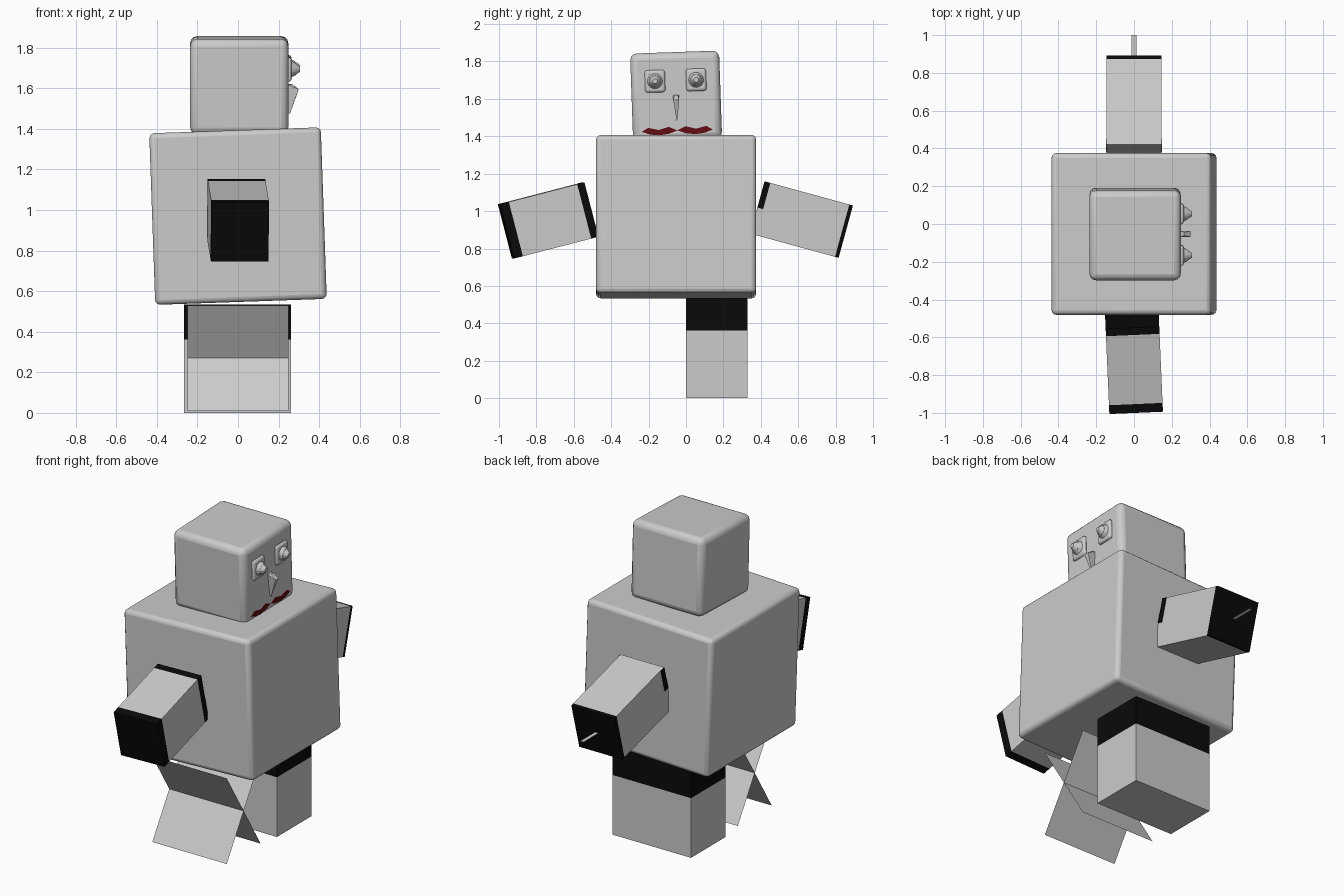
import bpy, bmesh, math
from mathutils import Matrix, Vector, Euler

if "Cube" in bpy.data.objects:
    bpy.data.objects.remove(bpy.data.objects["Cube"])


def material(name, col):
    m = bpy.data.materials.new(name)
    m.diffuse_color = col
    m.use_nodes = True
    m.node_tree.nodes["Principled BSDF"].inputs["Base Color"].default_value = m.diffuse_color
    return m


BLACK = material("black", (0.003, 0.003, 0.003, 1))
RED = material("dark_red", (0.12, 0.004, 0.006, 1))


def frame(loc, rx=0, ry=0, rz=0):
    e = Euler([math.radians(a) for a in (rx, ry, rz)])
    return Matrix.Translation(loc) @ e.to_matrix().to_4x4()


def finish(name, bm, mat=None, bevel=0, segs=3):
    me = bpy.data.meshes.new(name)
    bm.to_mesh(me)
    bm.free()
    ob = bpy.data.objects.new(name, me)
    bpy.context.collection.objects.link(ob)
    if mat:
        me.materials.append(mat)
    if bevel:
        b = ob.modifiers.new("bevel", "BEVEL")
        b.width, b.segments = bevel, segs
        bpy.ops.object.select_all(action='DESELECT')
        ob.select_set(True)
        bpy.context.view_layer.objects.active = ob
        bpy.ops.object.shade_smooth_by_angle(angle=math.radians(40))
    return ob


def box(name, lo, hi, mtx=Matrix(), mat=None, bevel=0):
    """Box between two corners given in the local frame mtx."""
    lo, hi = Vector(lo), Vector(hi)
    bm = bmesh.new()
    bmesh.ops.create_cube(bm, size=1)
    for v in bm.verts:
        v.co = mtx @ Vector([(lo[i] + hi[i]) / 2 + v.co[i] * (hi[i] - lo[i]) for i in range(3)])
    return finish(name, bm, mat, bevel)


def sheet(name, pts, mtx=Matrix(), mat=None):
    bm = bmesh.new()
    bm.faces.new([bm.verts.new(mtx @ Vector(p)) for p in pts])
    return finish(name, bm, mat)


# Torso and head, both slightly tilted
box("torso", (-.423, -.428, -.423), (.423, .428, .423), frame((0, -.053, .97), ry=-2), bevel=.025)
H = frame((.006, -.053, 1.615), rx=2)
box("head", (-.242, -.238, -.235), (.242, .238, .235), H, bevel=.035)

# Eyes: rounded frame with a stepped pupil
for side, s in (("left", -1), ("right", 1)):
    y, z = s * .11, .083
    box(side + "_eye_socket", (.23, y - .054, z - .06), (.258, y + .054, z + .06), H, bevel=.014)
    for part, r1, r2, x0, x1 in (("iris", .042, .03, .255, .277), ("pupil", .03, .013, .275, .3)):
        bm = bmesh.new()
        bmesh.ops.create_cone(bm, cap_ends=True, segments=16, radius1=r1, radius2=r2, depth=x1 - x0)
        m = H @ Matrix.Translation(((x0 + x1) / 2, y, z)) @ Matrix.Rotation(math.pi / 2, 4, 'Y')
        bmesh.ops.transform(bm, matrix=m, verts=bm.verts)
        finish(side + "_eye_" + part, bm)

# Nose: narrow wedge tapering downwards
bm = bmesh.new()
for p in ((.235, -.016, .005), (.235, .016, .005), (.235, 0, -.14), (.26, -.008, .005),
          (.26, .008, .005), (.293, -.016, -.02), (.293, .016, -.02), (.285, 0, -.045), (.25, 0, -.14)):
    bm.verts.new(H @ Vector(p))
bmesh.ops.convex_hull(bm, input=bm.verts)
finish("nose", bm)

# Mouth: two wavy lip halves lying on the face
upper = [(.19, .185), (.155, .165), (.10, .178), (.045, .163), (0, .184)]
lower = [(.045, .2), (.10, .207), (.15, .2)]
for side, s in (("left", -1), ("right", 1)):
    pts = [(.246, s * y, -z) for y, z in upper + lower]
    sheet(side + "_lip", pts if s > 0 else pts[::-1], H, RED)

# Right arm with end cap, partial shoulder bands and a thin bar
A = frame((0, .617, .955), rx=-15.3)
box("right_arm", (-.145, -.244, -.145), (.145, .226, .145), A)
box("right_hand_cap", (-.145, .226, -.145), (.145, .246, .145), A, BLACK)
for s in (-1, 1):
    box("right_shoulder_band", (s * .146 - .003, -.244, 0), (s * .146 + .003, -.212, .144), A, BLACK)
sheet("hand_bar", [(-.012, .8, .89), (.012, .8, .89), (.012, 1, .89), (-.012, 1, .89)])

# Left arm with black bands at both ends
A = frame((0, -.737, .95), rx=14.5, rz=2.5)
for name, y0, y1, mat in (("left_hand_cap", -.233, -.185, BLACK), ("left_arm", -.185, .193, None),
                          ("left_shoulder_band", .193, .233, BLACK)):
    box(name, (-.142, y0, -.15), (.142, y1, .15), A, mat)

# Right leg: solid block with a black upper part
box("right_leg", (-.265, 0, 0), (.262, .33, .362))
box("right_leg_band", (-.265, 0, .362), (.262, .33, .535), mat=BLACK)

# Left leg: two crossed sheets
for name, ya, yb in (("left_leg_sheet_a", -.465, -.14), ("left_leg_sheet_b", -.14, -.465)):
    sheet(name, [(-.25, ya, .01), (.25, ya, .01), (.25, yb, .53), (-.25, yb, .53)])
